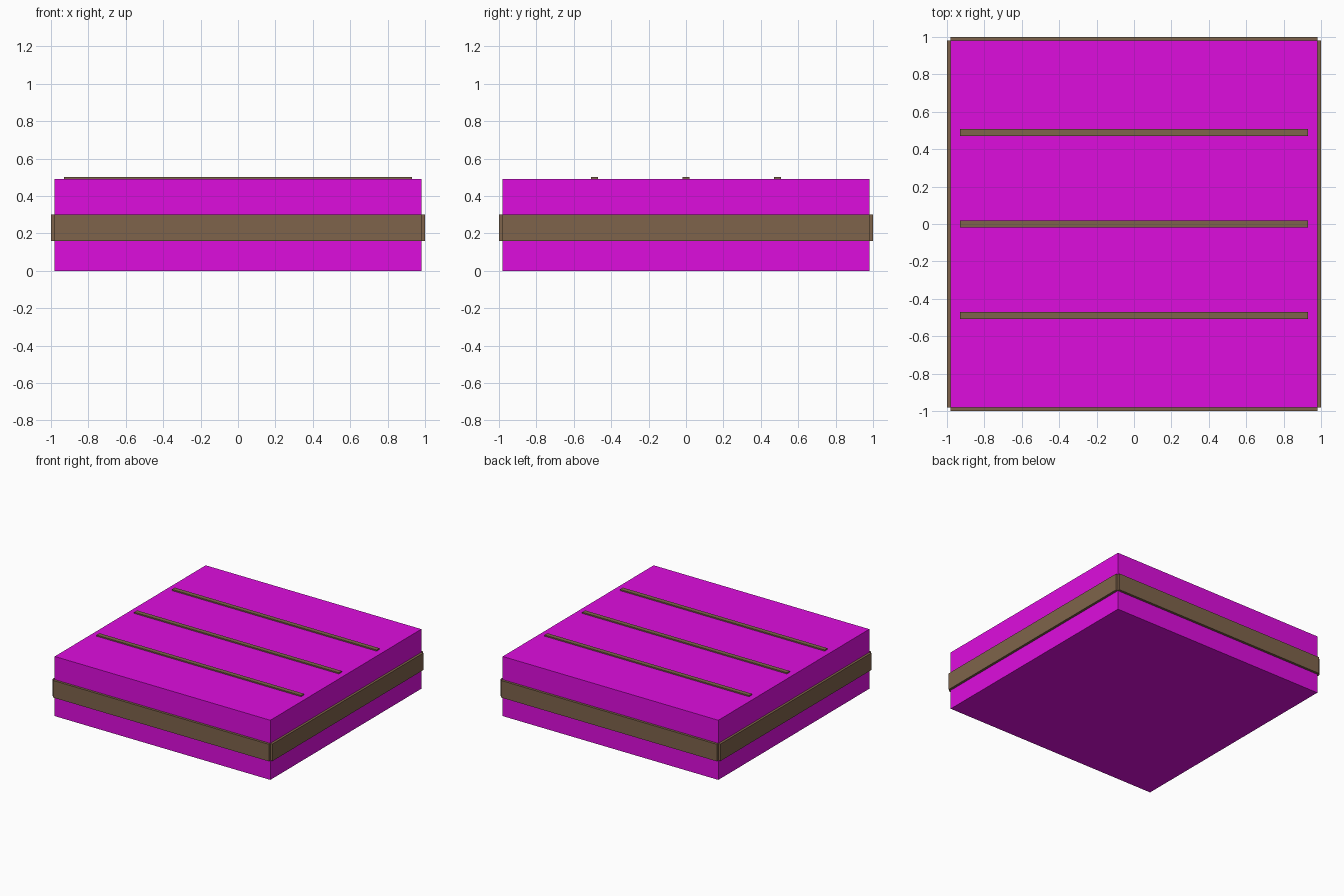
import bpy
import math

if "Cube" in bpy.data.objects:
    bpy.data.objects.remove(bpy.data.objects["Cube"])


def material(name, rgb):
    m = bpy.data.materials.new(name)
    m.diffuse_color = (*rgb, 1)
    m.use_nodes = True
    m.node_tree.nodes["Principled BSDF"].inputs["Base Color"].default_value = m.diffuse_color
    return m


magenta = material("magenta", (0.73, 0.004, 0.73))
brown = material("brown", (0.21, 0.127, 0.07))


def box(name, center, size, mat, turn=0):
    bpy.ops.mesh.primitive_cube_add(size=1, location=center, rotation=(0, 0, turn))
    ob = bpy.context.object
    ob.name = name
    ob.scale = size
    ob.data.materials.append(mat)
    return ob


HALF, TOP = 0.98, 0.49

# Main block
box("body", (0, 0, TOP / 2), (2 * HALF, 2 * HALF, TOP), magenta)

# Raised band on each side, leaving notched corners
for i, side in enumerate(("right", "back", "left", "front")):
    a = i * math.pi / 2
    r = HALF + 0.01
    box("band_" + side, (r * math.cos(a), r * math.sin(a), 0.23),
        (0.02, 2 * HALF, 0.14), brown, a)

# Thin strips across the top
for i, y in enumerate((-0.49, 0, 0.49)):
    box(f"top_strip_{i + 1}", (0, y, TOP + 0.005), (1.86, 0.038, 0.01), brown)
